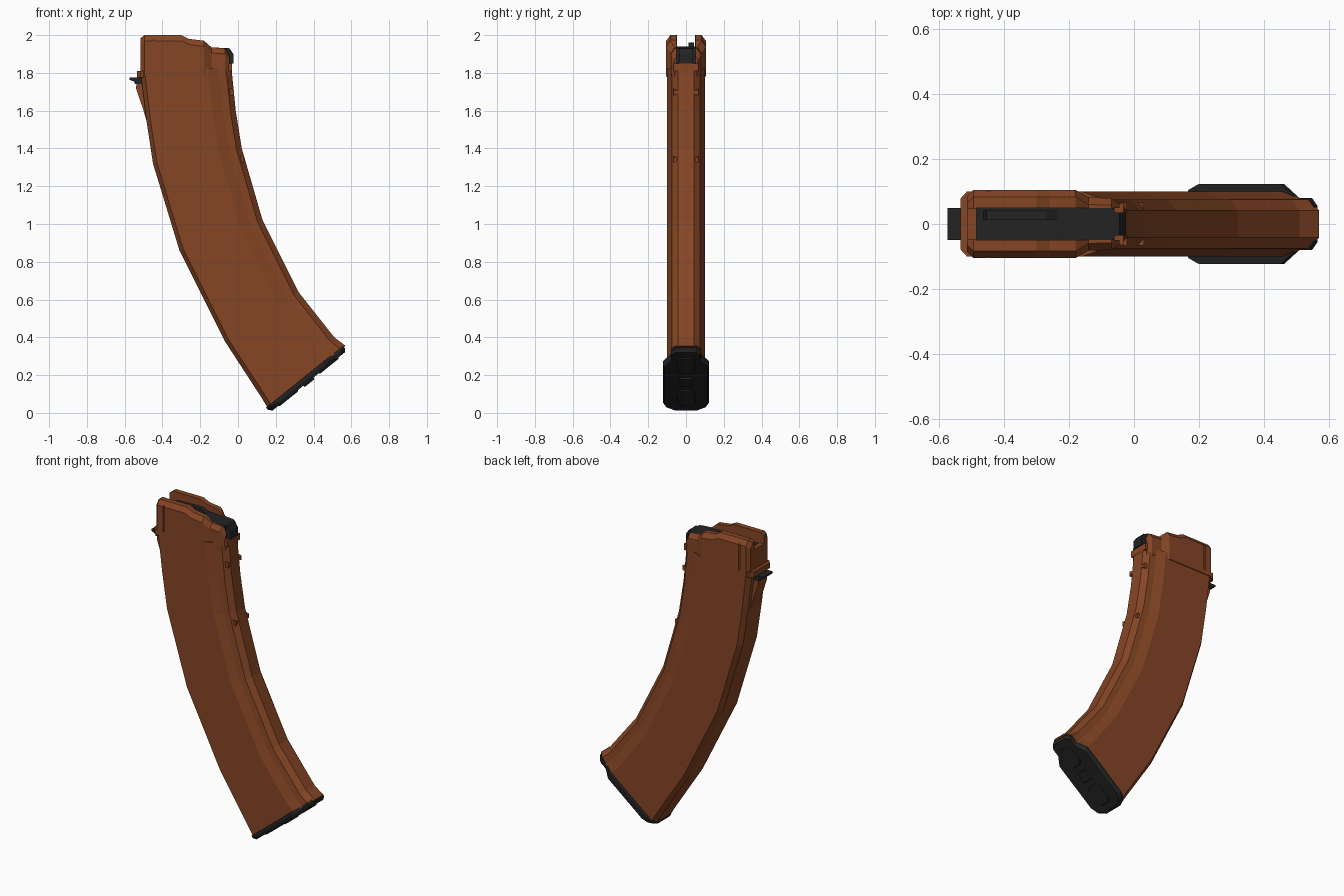
import bpy, bmesh
from mathutils import Vector

if "Cube" in bpy.data.objects:
    bpy.data.objects.remove(bpy.data.objects["Cube"])


def material(name, rgb):
    m = bpy.data.materials.new(name)
    m.diffuse_color = (*rgb, 1)
    m.use_nodes = True
    m.node_tree.nodes["Principled BSDF"].inputs["Base Color"].default_value = m.diffuse_color
    return m


BROWN = material("rust_brown", (0.235, 0.06, 0.018))
BLACK = material("matte_black", (0.017, 0.017, 0.018))


def loft(name, sections, mat):
    """Skin a list of equal-length closed rings and cap both ends."""
    bm = bmesh.new()
    rings = [[bm.verts.new(p) for p in s] for s in sections]
    n = len(rings[0])
    for a, b in zip(rings, rings[1:]):
        for i in range(n):
            j = (i + 1) % n
            bm.faces.new((a[i], a[j], b[j], b[i]))
    bm.faces.new(rings[0])
    bm.faces.new(rings[-1])
    bmesh.ops.recalc_face_normals(bm, faces=bm.faces)
    me = bpy.data.meshes.new(name)
    bm.to_mesh(me)
    bm.free()
    me.materials.append(mat)
    ob = bpy.data.objects.new(name, me)
    bpy.context.collection.objects.link(ob)
    return ob


def prism(name, pts, y0, y1, mat):
    """Extrude an (x, z) profile from y0 to y1."""
    return loft(name, [[(x, y, z) for x, z in pts] for y in (y0, y1)], mat)


def box(name, x0, x1, y0, y1, z0, z1, mat):
    return prism(name, [(x0, z0), (x1, z0), (x1, z1), (x0, z1)], y0, y1, mat)


def cut(ob, cutter):
    m = ob.modifiers.new("cut", 'BOOLEAN')
    m.operation, m.object, m.solver = 'DIFFERENCE', cutter, 'EXACT'
    bpy.context.view_layer.objects.active = ob
    bpy.ops.object.modifier_apply(modifier=m.name)
    bpy.data.objects.remove(cutter)


# Curved body: rear and front edge points per station, shared cross-section
stations = [((-0.515, 1.80), (-0.035, 1.83)), ((-0.485, 1.55), (-0.012, 1.60)),
            ((-0.45, 1.32), (0.02, 1.40)), ((-0.31, 0.86), (0.13, 1.02)),
            ((-0.07, 0.38), (0.32, 0.64)), ((0.125, 0.08), (0.51, 0.40)),
            ((0.155, 0.03), (0.57, 0.355))]
half = [(0, 0.07), (0.045, 0.10), (0.74, 0.10), (0.86, 0.08), (0.94, 0.075), (1, 0.042)]
section = half + [(t, -w) for t, w in reversed(half)]
loft("magazine_body", [[(b[0] + (f[0] - b[0]) * t, w, b[1] + (f[1] - b[1]) * t)
                        for t, w in section] for b, f in stations], BROWN)

# Feed housing with lips: x, half width, top height
rows = [(-0.515, 0.085, 1.985), (-0.495, 0.105, 2.0), (-0.30, 0.105, 2.0),
        (-0.26, 0.105, 1.98), (-0.18, 0.105, 1.97), (-0.14, 0.082, 1.935),
        (-0.07, 0.08, 1.93), (-0.045, 0.062, 1.90)]
sections = []
for x, w, t in rows:
    side = [(w, 1.78), (w, t - 0.03), (w - 0.022, t)]
    sections.append([(x, y, z) for y, z in side] + [(x, -y, z) for y, z in reversed(side)])
housing = loft("feed_housing", sections, BROWN)
cut(housing, box("cavity_cutter", -0.485, 0.1, -0.05, 0.05, 1.85, 2.1, BROWN))
cut(housing, box("rear_notch_cutter", -0.6, -0.4, -0.047, 0.047, 1.935, 2.1, BROWN))
for s in (-1, 1):
    y0, y1 = sorted((s * 0.098, s * 0.2))
    cut(housing, box("groove_cutter", -0.455, -0.443, y0, y1, 1.81, 1.975, BROWN))
box("front_ledge", -0.07, -0.032, -0.065, 0.065, 1.81, 1.85, BROWN)

# Follower inside the lips
prism("follower", [(-0.485, 1.85), (-0.485, 1.925), (-0.25, 1.94), (-0.17, 1.935),
                   (-0.06, 1.932), (-0.06, 1.85)], -0.0495, 0.0495, BLACK)
prism("follower_nose", [(-0.07, 1.85), (-0.07, 1.932), (-0.045, 1.93), (-0.025, 1.90),
                        (-0.025, 1.85)], -0.036, 0.036, BLACK)
prism("follower_rib", [(-0.465, 1.92), (-0.455, 1.955), (-0.27, 1.96), (-0.22, 1.93)],
      0.012, 0.042, BLACK)

# Rear spine, flange and locking lug
prism("rear_spine", [(-0.47, 1.80), (-0.53, 1.80), (-0.54, 1.72), (-0.50, 1.60),
                     (-0.483, 1.54), (-0.44, 1.54)], -0.045, 0.045, BROWN)
loft("rear_flange", [[(-0.50, 0.1, z), (-0.515, 0.1, z), (-0.535, 0.078, z),
                      (-0.535, -0.078, z), (-0.515, -0.1, z), (-0.50, -0.1, z)]
                     for z in (1.775, 1.81)], BROWN)
prism("locking_lug", [(-0.575, 1.775), (-0.575, 1.763), (-0.55, 1.755), (-0.545, 1.74),
                      (-0.51, 1.74), (-0.51, 1.775)], -0.05, 0.05, BLACK)

# Small stops on the front chamfers
for x, z in ((-0.035, 1.70), (0.017, 1.345)):
    for s in (-1, 1):
        loft("front_stop", [[(x - 0.02, s * y, z + d), (x + 0.014, s * y, z + d * 0.5),
                             (x + 0.014, s * y, z - d), (x - 0.02, s * y, z - d)]
                            for y, d in ((0.036, 0.008), (0.066, 0.02))], BROWN)

# Floor plate, built in the slanted frame of the body's lower end
origin = Vector((0.152, 0, 0.024))
along = Vector((0.78, 0, 0.627))
down = Vector((0.627, 0, -0.78))


def slab(name, outline, n0, n1, shrink, mat=BLACK):
    mid = sum(u for u, _ in outline) / len(outline)
    ring = outline + [(u, -y) for u, y in reversed(outline)]
    secs = []
    for n, k in ((n0, 1), (n0 + (n1 - n0) * 0.5, 1), (n1, shrink)):
        secs.append([origin + along * (mid + (u - mid) * k) + Vector((0, y * k, 0)) + down * n
                     for u, y in ring])
    return loft(name, secs, mat)


plate = [(0.0, 0.06), (0.025, 0.105), (0.065, 0.123), (0.39, 0.123), (0.45, 0.08),
         (0.50, 0.08), (0.522, 0.055)]
slab("floor_plate", plate, -0.006, 0.028, 0.94)
slab("plate_button", [(0.225, 0.035), (0.295, 0.035)], 0.02, 0.038, 0.9)
for u in (0.055, 0.33):
    slab("plate_pad", [(u, 0.03), (u + 0.025, 0.05), (u + 0.11, 0.05), (u + 0.135, 0.03)],
         0.02, 0.034, 0.92)
